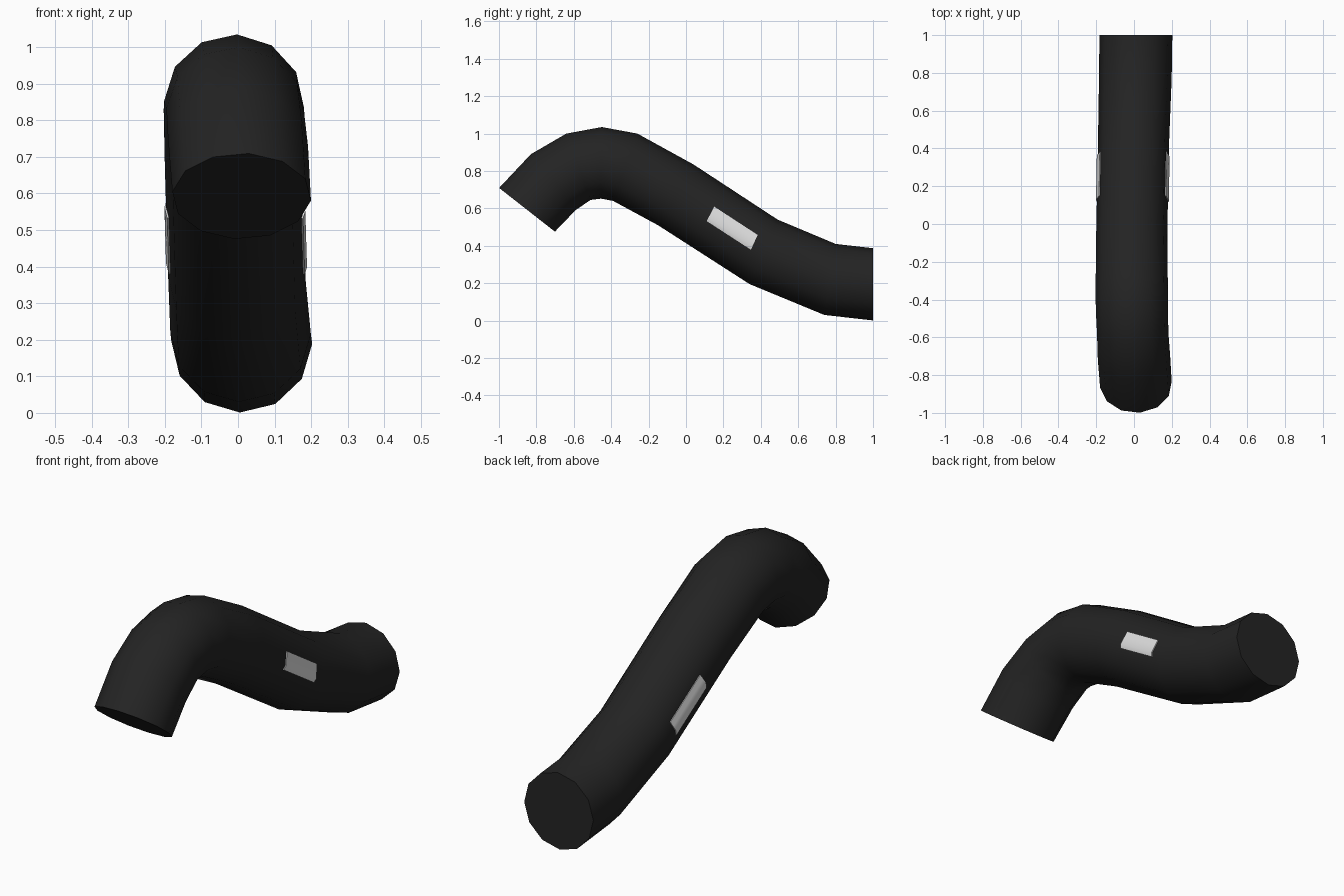
import bpy
import bmesh
from math import radians, cos, sin
from mathutils import Vector

cube = bpy.data.objects.get("Cube")
if cube:
    bpy.data.objects.remove(cube, do_unlink=True)

SIDES = 12
STEP = 360 / SIDES


def material(name, value):
    m = bpy.data.materials.new(name)
    m.use_nodes = True
    colour = (value, value, value, 1)
    m.diffuse_color = colour
    m.node_tree.nodes["Principled BSDF"].inputs["Base Color"].default_value = colour
    return m


def finish(name, bm, mat):
    bmesh.ops.recalc_face_normals(bm, faces=bm.faces[:])
    mesh = bpy.data.meshes.new(name)
    bm.to_mesh(mesh)
    bm.free()
    mesh.materials.append(mat)
    obj = bpy.data.objects.new(name, mesh)
    bpy.context.collection.objects.link(obj)
    bpy.ops.object.select_all(action="DESELECT")
    obj.select_set(True)
    bpy.context.view_layer.objects.active = obj
    bpy.ops.object.shade_smooth_by_angle(angle=radians(50))
    return obj


# Cross-sections, front to back: upper y z, lower y z, sideways shift, twist
SECTIONS = [
    (-1.0, .71, -.70, .475, .01, 6),
    (-.83, .89, -.59, .59, .0, 4.5),
    (-.64, 1.0, -.51, .645, -.007, 3),
    (-.45, 1.035, -.455, .652, -.011, 2.5),
    (-.26, 1.0, -.39, .64, -.012, 2.5),
    (.04, .835, -.15, .51, -.012, 2),
    (.49, .54, .34, .195, -.003, 2),
    (.80, .41, .74, .03, .007, 1.5),
    (1.0, .387, 1.0, .001, .01, 1.5),
]


def tube_point(section, angle, lift=0.0):
    """Point on the faceted tube wall; angle runs from the top towards +x."""
    ty, tz, by, bz, x, twist = section
    top, bottom = Vector((x, ty, tz)), Vector((x, by, bz))
    up = (top - bottom).normalized()
    off = (angle - twist) % STEP - STEP / 2
    r = (top - bottom).length / 2 * cos(radians(STEP / 2)) / cos(radians(off)) + lift
    a = radians(angle)
    return (top + bottom) / 2 + up * r * cos(a) + Vector((r * sin(a), 0, 0))


def blend(a, b, f):
    return tuple(p + (q - p) * f for p, q in zip(a, b))


black = material("black rubber", .017)
white = material("pale label", .75)

# Bent hose with closed ends
bm = bmesh.new()
rings = [[bm.verts.new(tube_point(s, s[5] + i * STEP)) for i in range(SIDES)]
         for s in SECTIONS]
for a, b in zip(rings, rings[1:]):
    for i in range(SIDES):
        j = (i + 1) % SIDES
        bm.faces.new((a[i], a[j], b[j], b[i]))
bm.faces.new(rings[0])
bm.faces.new(rings[-1])
finish("hose", bm, black)

# Thin curved label on each side of the straight run
for name, side in (("left_label", 1), ("right_label", -1)):
    bm = bmesh.new()
    rows = []
    for f in (.38, .63, .88):
        s = blend(SECTIONS[5], SECTIONS[6], f)
        rows.append([[bm.verts.new(tube_point(s, side * a, lift)) for lift in (-.002, .005)]
                     for a in (71.5, 80, 90 + side * 2, 98.5)])
    for a, b in zip(rows, rows[1:]):
        for i in range(len(a) - 1):
            for k in (0, 1):
                bm.faces.new((a[i][k], a[i + 1][k], b[i + 1][k], b[i][k]))
    # Close the rim between the inner and outer skins
    for line in (rows[0], rows[-1], [r[0] for r in rows], [r[-1] for r in rows]):
        for p, q in zip(line, line[1:]):
            bm.faces.new((p[0], q[0], q[1], p[1]))
    finish(name, bm, white)
